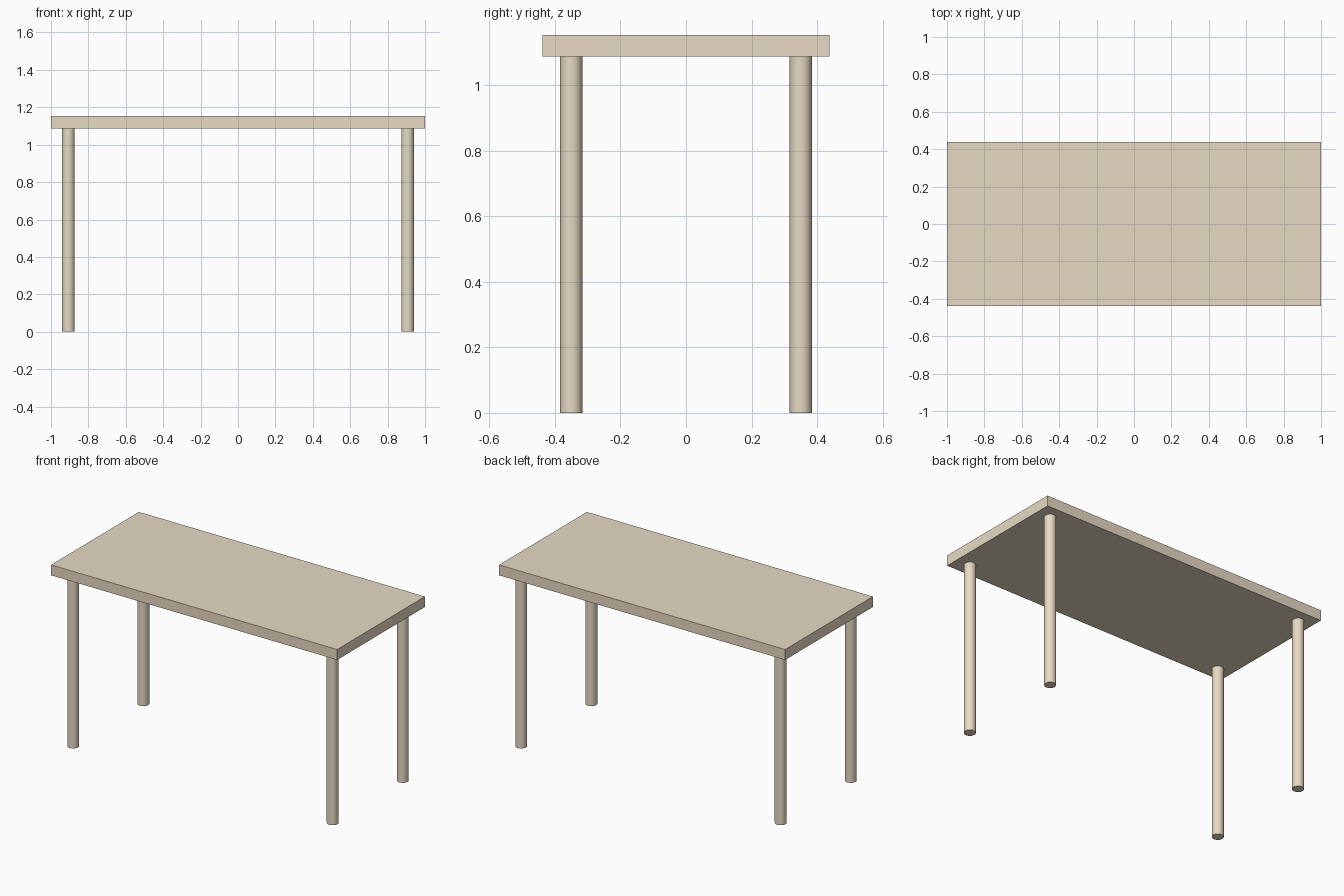
import bpy, math

if "Cube" in bpy.data.objects:
    bpy.data.objects.remove(bpy.data.objects["Cube"])

wood = bpy.data.materials.new("wood")
wood.diffuse_color = (0.8, 0.7, 0.55, 1)
wood.use_nodes = True
wood.node_tree.nodes["Principled BSDF"].inputs["Base Color"].default_value = wood.diffuse_color

HEIGHT, UNDERSIDE = 1.153, 1.087


def finish(name):
    obj = bpy.context.object
    obj.name = name
    obj.data.materials.append(wood)
    return obj


# Table top slab
bpy.ops.mesh.primitive_cube_add(size=1, location=(0, 0, (HEIGHT + UNDERSIDE) / 2))
top = finish("table_top")
top.scale = (2.0, 0.876, HEIGHT - UNDERSIDE)
bpy.ops.object.transform_apply(location=False, rotation=False, scale=True)

# Four round legs
for side, sx in (("left", -1), ("right", 1)):
    for end, sy in (("front", -1), ("back", 1)):
        bpy.ops.mesh.primitive_cylinder_add(
            vertices=32, radius=0.034, depth=UNDERSIDE,
            location=(sx * 0.907, sy * 0.35, UNDERSIDE / 2))
        finish(f"{end}_{side}_leg")
        bpy.ops.object.shade_smooth_by_angle(angle=math.radians(30))
